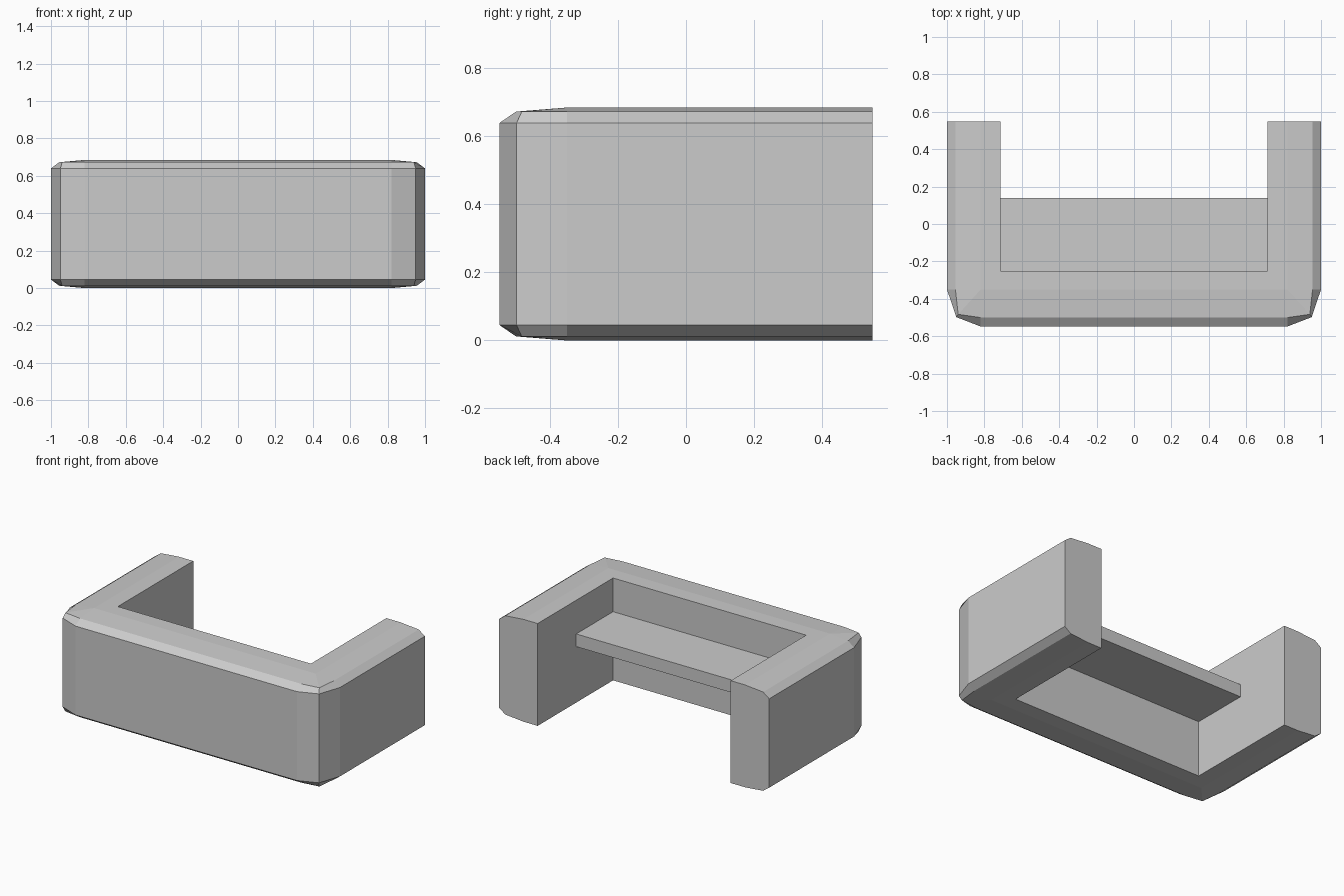
import bpy, bmesh

if "Cube" in bpy.data.objects:
    bpy.data.objects.remove(bpy.data.objects["Cube"])

BACK, H = 0.548, 0.685          # rear cut plane, total height
INNER, FLAT = 0.715, 0.82       # inner wall x, edge of the flat top
Z1, Z0 = 0.012, 0.045           # chamfer heights, measured from top and bottom


def finish(bm, name):
    bmesh.ops.remove_doubles(bm, verts=bm.verts, dist=1e-5)
    bmesh.ops.dissolve_degenerate(bm, edges=bm.edges, dist=1e-5)
    bmesh.ops.recalc_face_normals(bm, faces=bm.faces)
    me = bpy.data.meshes.new(name)
    bm.to_mesh(me)
    bm.free()
    ob = bpy.data.objects.new(name, me)
    bpy.context.collection.objects.link(ob)
    return ob


# Counter body: a faceted cross-section swept along a U-shaped plan.
# Each station gives plan points: inner wall, flat edge, chamfer, outer wall
right = [
    [(INNER, BACK), (FLAT, BACK), (0.955, BACK), (1.0, BACK)],
    [(INNER, -0.25), (FLAT, -0.35), (0.955, -0.35), (1.0, -0.35)],
    [(INNER, -0.25), (FLAT, -0.35), (0.94, -0.483), (0.95, -0.498)],
    [(INNER, -0.25), (FLAT, -0.35), (FLAT, -0.5), (FLAT, -0.548)],
]
left = [[(-x, y) for x, y in s] for s in reversed(right)]
levels = [0, 0, Z1, Z0]

bm = bmesh.new()
rings = []
for s in right + left:
    low = [bm.verts.new((x, y, z)) for (x, y), z in zip(s, levels)]
    high = [bm.verts.new((x, y, H - z)) for (x, y), z in zip(s, levels)]
    rings.append(low + high[::-1])
for a, b in zip(rings, rings[1:]):
    for i in range(8):
        j = (i + 1) % 8
        bm.faces.new((a[i], a[j], b[j], b[i]))
bm.faces.new(rings[0])
bm.faces.new(rings[-1])
finish(bm, "counter_body")

# Work shelf spanning between the two arms
bm = bmesh.new()
bmesh.ops.create_cube(bm, size=1)
bmesh.ops.scale(bm, vec=(2 * INNER, 0.39, 0.085), verts=bm.verts)
bmesh.ops.translate(bm, vec=(0, -0.055, 0.417), verts=bm.verts)
finish(bm, "work_shelf")
